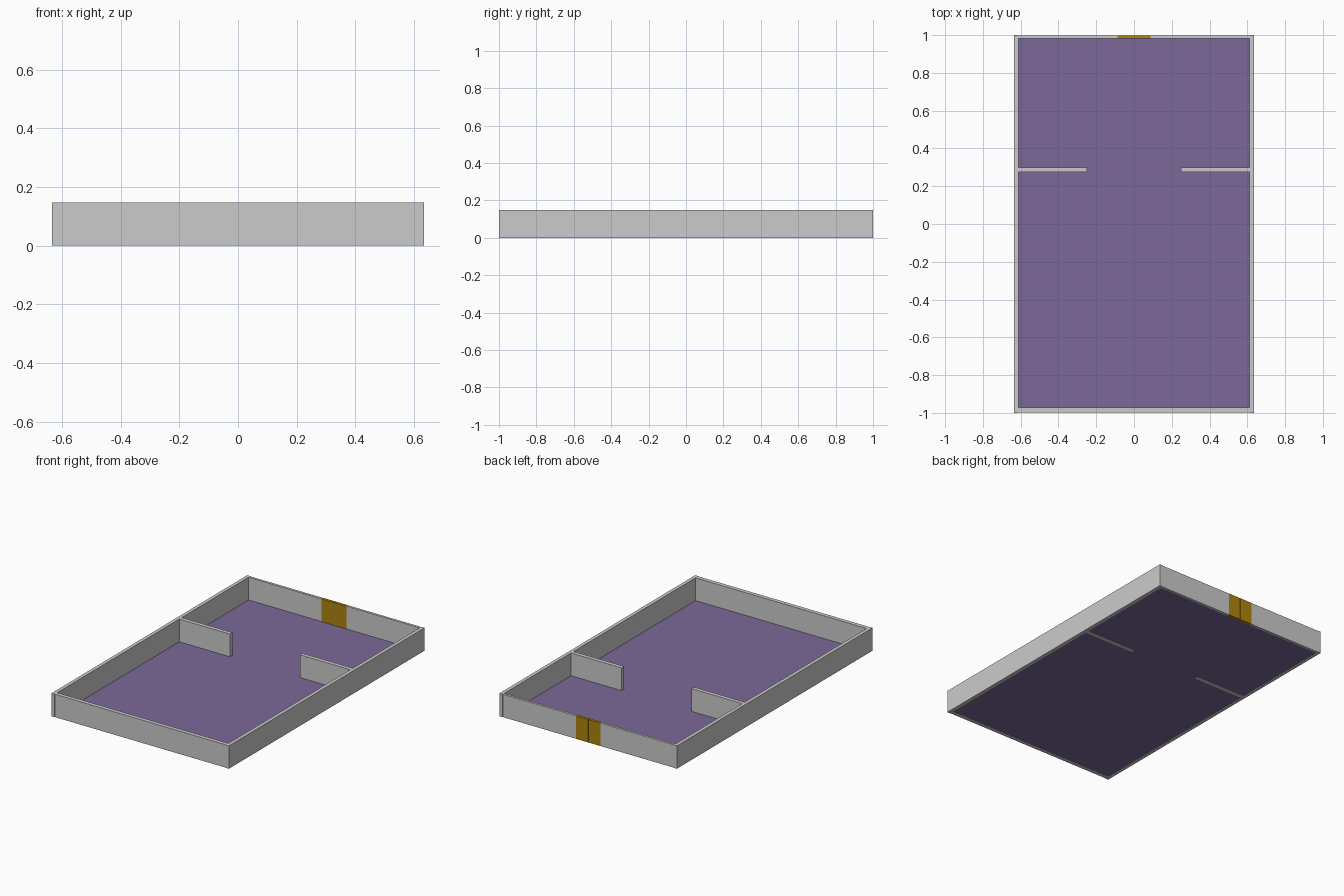
import bpy

if "Cube" in bpy.data.objects:
    bpy.data.objects.remove(bpy.data.objects["Cube"])

HX, HY, H = 0.635, 1.0, 0.148   # outer half sizes and wall height
IX, IYF, IYB = 0.612, -0.972, 0.982  # inner faces of the walls


def material(name, rgb):
    m = bpy.data.materials.new(name)
    m.diffuse_color = (*rgb, 1)
    m.use_nodes = True
    m.node_tree.nodes["Principled BSDF"].inputs["Base Color"].default_value = m.diffuse_color
    return m


wall_mat = material("wall grey", (0.6, 0.6, 0.6))
floor_mat = material("floor purple", (0.20, 0.14, 0.32))
door_mat = material("door gold", (0.42, 0.23, 0.004))


def box(name, x, y, z, mat):
    """Box from (min, max) ranges."""
    (x0, x1), (y0, y1), (z0, z1) = x, y, z
    verts = [(a, b, c) for c in (z0, z1) for a, b in ((x0, y0), (x1, y0), (x1, y1), (x0, y1))]
    faces = [(3, 2, 1, 0), (4, 5, 6, 7)] + [(i, (i + 1) % 4, (i + 1) % 4 + 4, i + 4) for i in range(4)]
    mesh = bpy.data.meshes.new(name)
    mesh.from_pydata(verts, [], faces)
    mesh.materials.append(mat)
    ob = bpy.data.objects.new(name, mesh)
    bpy.context.collection.objects.link(ob)
    return ob


# Side walls and the two partition stubs, with a gap between them
for side, s in (("left", -1), ("right", 1)):
    box(side + "_wall", sorted((s * IX, s * HX)), (-HY, HY), (0, H), wall_mat)
    box(side + "_partition", sorted((s * 0.25, s * IX)), (0.274, 0.30), (0, H), wall_mat)
    # Back wall half and door leaf
    box("back_wall_" + side, sorted((s * 0.088, s * IX)), (IYB, 0.998), (0, H), wall_mat)
    box(side + "_door", sorted((s * 0.001, s * 0.088)), (IYB - 0.001, 0.999), (0, H), door_mat)

# Front wall
box("front_wall", (-IX, IX), (-0.998, IYF), (0, H), wall_mat)

# Thin floor, just above the wall bottoms
bpy.ops.mesh.primitive_plane_add(size=1, location=(0, (IYF + IYB) / 2, 0.001))
floor = bpy.context.object
floor.name = "floor"
floor.scale = (2 * IX, IYB - IYF, 1)
floor.data.materials.append(floor_mat)
